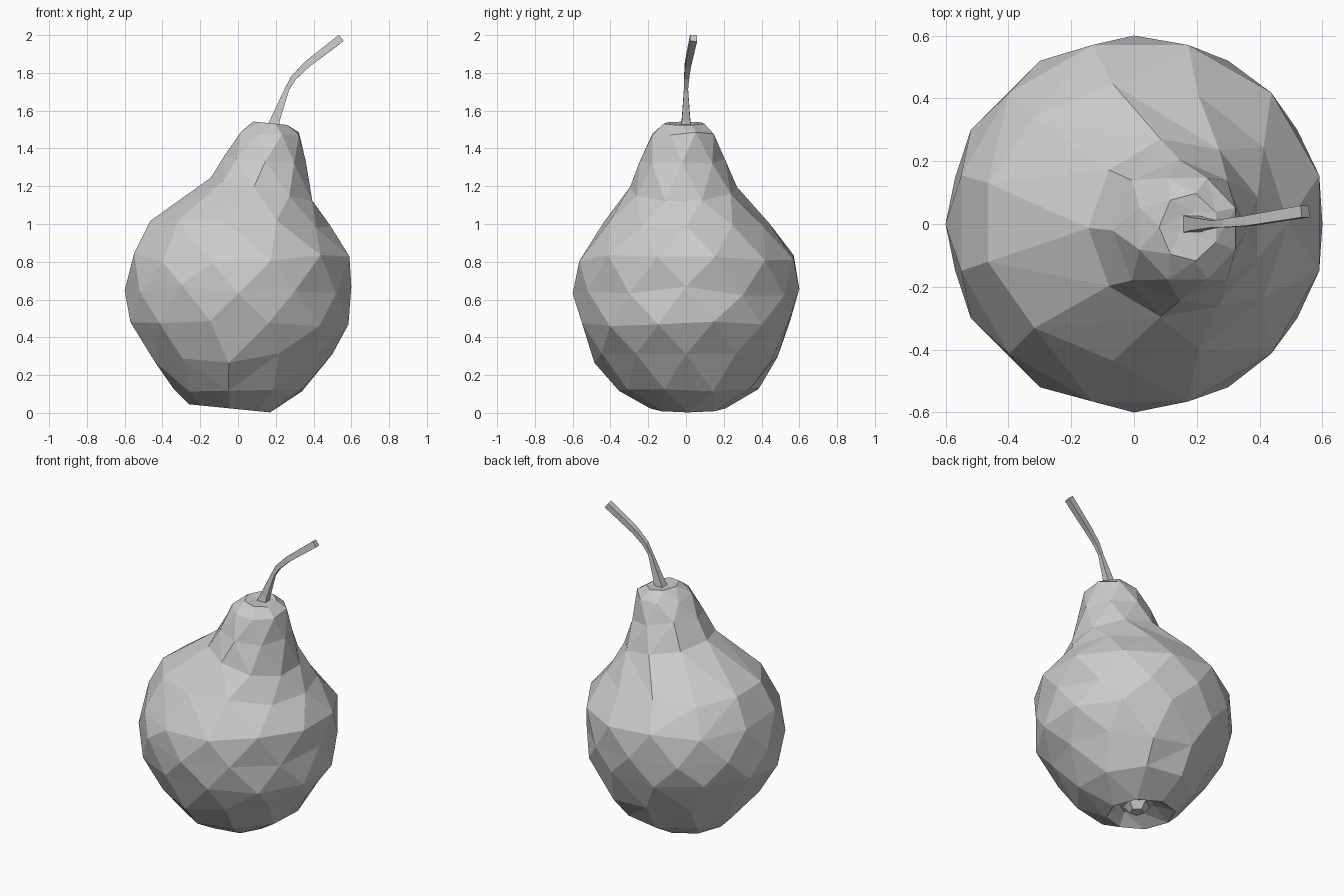
import bpy, bmesh, math, random
from mathutils import Vector

random.seed(4)
cube = bpy.data.objects.get("Cube")
if cube:
    bpy.data.objects.remove(cube, do_unlink=True)

# One matte grey for the whole fruit
grey = bpy.data.materials.new("matte grey")
grey.use_nodes = True
grey.diffuse_color = (0.6, 0.6, 0.6, 1)
bsdf = grey.node_tree.nodes["Principled BSDF"]
bsdf.inputs["Base Color"].default_value = (0.6, 0.6, 0.6, 1)
bsdf.inputs["Roughness"].default_value = 0.9


def make_object(name, bm):
    bmesh.ops.recalc_face_normals(bm, faces=bm.faces[:])
    mesh = bpy.data.meshes.new(name)
    bm.to_mesh(mesh)
    bm.free()
    mesh.materials.append(grey)
    obj = bpy.data.objects.new(name, mesh)
    bpy.context.collection.objects.link(obj)
    return obj


def zip_rings(bm, low, high):
    """Join two rings of any vertex count with triangles, walking by angle."""
    (va, pa), (vb, pb) = low, high
    na, nb = len(va), len(vb)
    i = j = 0
    while i < na or j < nb:
        next_a = pa + math.tau * (i + 1) / na
        next_b = pb + math.tau * (j + 1) / nb
        if j >= nb or (i < na and next_a <= next_b):
            bm.faces.new((va[i % na], va[(i + 1) % na], vb[j % nb]))
            i += 1
        else:
            bm.faces.new((va[i % na], vb[(j + 1) % nb], vb[j % nb]))
            j += 1


# Body rings: z, min x, max x, min y, max y, sides, turn, tilt along x, jitter
rings = [
    (0.09, -0.13, 0.08, -0.12, 0.11, 6, 0.5, 0, 0),
    (0.024, -0.26, 0.17, -0.19, 0.21, 8, 0.0, -0.1, 0),
    (0.12, -0.34, 0.36, -0.36, 0.39, 9, 0.5, 0, 0.01),
    (0.29, -0.46, 0.50, -0.49, 0.49, 11, 0.0, 0, 0.03),
    (0.48, -0.59, 0.605, -0.57, 0.57, 12, 0.5, 0, 0.03),
    (0.65, -0.60, 0.60, -0.60, 0.60, 12, 0.0, 0, 0.03),
    (0.82, -0.57, 0.61, -0.585, 0.59, 12, 0.5, 0, 0.03),
    (1.0, -0.485, 0.49, -0.44, 0.45, 11, 0.0, 0, 0.02),
    (1.18, -0.145, 0.41, -0.30, 0.275, 9, 0.5, -0.2, 0.01),
    (1.35, -0.07, 0.36, -0.245, 0.205, 8, 0.0, -0.1, 0.02),
    (1.48, 0.005, 0.335, -0.19, 0.16, 8, 0.5, 0, 0.01),
    (1.533, 0.08, 0.27, -0.12, 0.10, 7, 0.5, -0.1, 0),
    (1.527, 0.14, 0.22, -0.04, 0.04, 5, 0.0, 0, 0),
]
bm = bmesh.new()
built = []
for z, x0, x1, y0, y1, sides, turn, tilt, jitter in rings:
    phase = turn * math.tau / sides
    cx, cy = (x0 + x1) / 2, (y0 + y1) / 2
    verts = []
    for k in range(sides):
        a = phase + k * math.tau / sides
        dx = math.cos(a) * (x1 - x0) / 2
        dy = math.sin(a) * (y1 - y0) / 2
        dz = tilt * dx + random.uniform(-jitter, jitter)
        verts.append(bm.verts.new((cx + dx, cy + dy, z + dz)))
    built.append((verts, phase))
for low, high in zip(built, built[1:]):
    zip_rings(bm, low, high)
bm.faces.new(built[0][0][::-1])
bm.faces.new(built[-1][0])
make_object("pear_body", bm)

# Small dried blossom end inside the bottom dimple
bm = bmesh.new()
bmesh.ops.create_cone(bm, cap_ends=True, segments=5, radius1=0.045, radius2=0.085, depth=0.05)
bmesh.ops.translate(bm, verts=bm.verts[:], vec=(-0.03, -0.01, 0.068))
make_object("blossom_end", bm)

# Curved four-sided stem: point and half width
path = [
    ((0.18, 0.0, 1.50), 0.032),
    ((0.20, 0.0, 1.56), 0.024),
    ((0.26, 0.0, 1.715), 0.012),
    ((0.295, 0.003, 1.775), 0.015),
    ((0.365, 0.01, 1.845), 0.018),
    ((0.545, 0.04, 1.984), 0.021),
]
points = [Vector(p) for p, w in path]
bm = bmesh.new()
sections = []
for k, (p, w) in enumerate(path):
    along = (points[min(k + 1, len(path) - 1)] - points[max(k - 1, 0)]).normalized()
    side = along.cross(Vector((0, 1, 0))).normalized()
    depth = along.cross(side)
    sections.append([bm.verts.new(points[k] + w * (s * side + d * depth))
                     for s, d in ((1, 0.9), (-1, 0.9), (-1, -0.9), (1, -0.9))])
for a, b in zip(sections, sections[1:]):
    for k in range(4):
        m = (k + 1) % 4
        bm.faces.new((a[k], a[m], b[m], b[k]))
bm.faces.new(sections[0][::-1])
bm.faces.new(sections[-1])
make_object("stem", bm)
